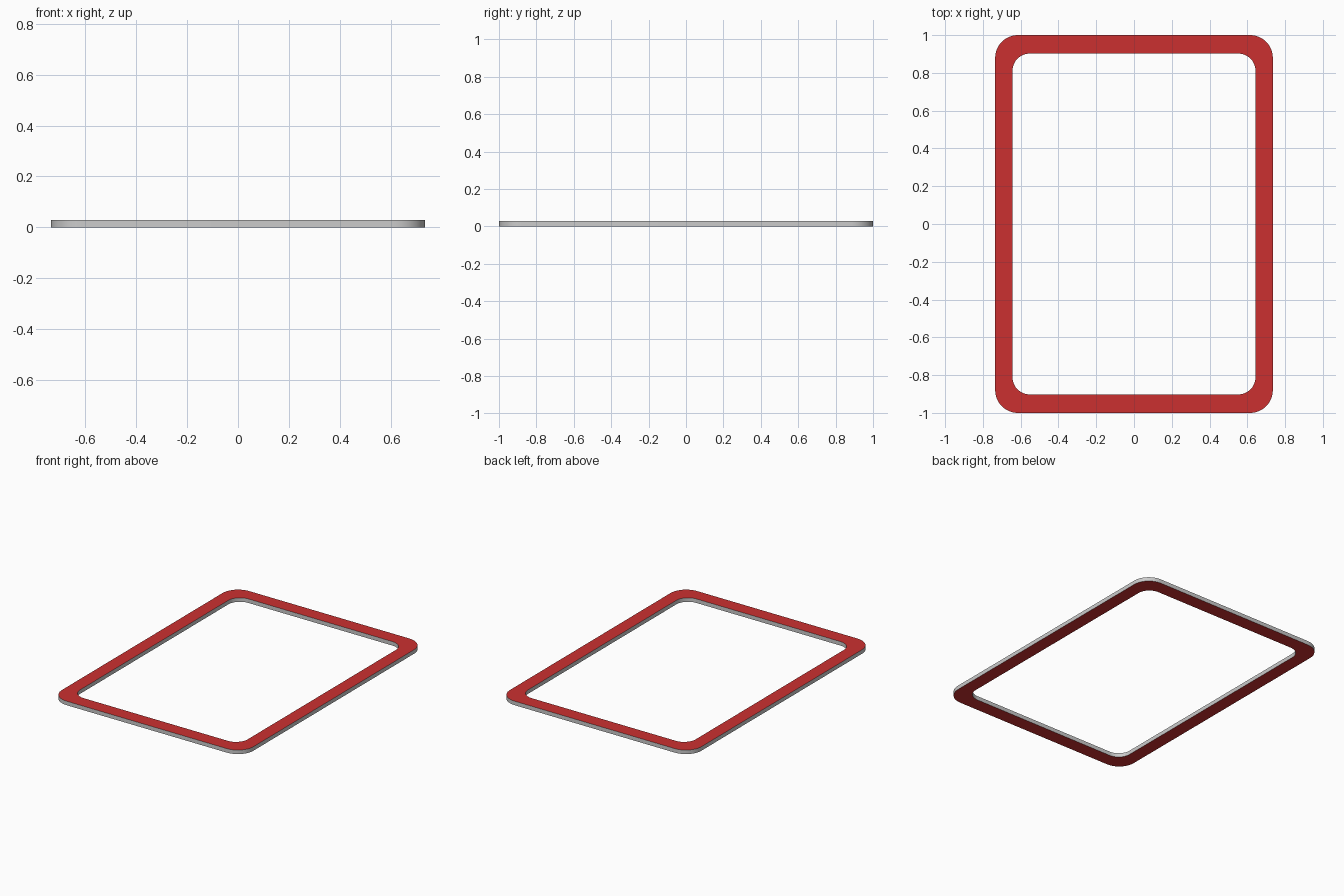
import bpy, bmesh, math

if "Cube" in bpy.data.objects:
    bpy.data.objects.remove(bpy.data.objects["Cube"])

HEIGHT = 0.028
SEGMENTS = 12


def rounded_rect(hx, hy, r):
    """Counter-clockwise outline of a rounded rectangle."""
    pts = []
    corners = ((1, 1), (-1, 1), (-1, -1), (1, -1))
    for q, (sx, sy) in enumerate(corners):
        for i in range(SEGMENTS + 1):
            a = math.pi / 2 * (q + i / SEGMENTS)
            pts.append((sx * (hx - r) + r * math.cos(a),
                        sy * (hy - r) + r * math.sin(a)))
    return pts


outer = rounded_rect(0.735, 1.0, 0.12)
inner = rounded_rect(0.643, 0.902, 0.09)

# Frame: four matching loops bridged into a closed ring
bm = bmesh.new()
loops = [[bm.verts.new((x, y, z)) for x, y in outline]
         for outline, z in ((outer, 0), (outer, HEIGHT),
                            (inner, HEIGHT), (inner, 0))]
n = len(outer)
for k in range(4):
    a, b = loops[k], loops[(k + 1) % 4]
    for i in range(n):
        j = (i + 1) % n
        face = bm.faces.new((a[i], a[j], b[j], b[i]))
        face.material_index = k % 2  # top and bottom are red, walls grey
bmesh.ops.recalc_face_normals(bm, faces=bm.faces)

mesh = bpy.data.meshes.new("frame")
bm.to_mesh(mesh)
bm.free()
frame = bpy.data.objects.new("frame", mesh)
bpy.context.collection.objects.link(frame)

# Grey walls and red flat faces
grey = bpy.data.materials.new("grey")
grey.diffuse_color = (0.8, 0.8, 0.8, 1)
grey.use_nodes = True
grey.node_tree.nodes["Principled BSDF"].inputs["Base Color"].default_value = grey.diffuse_color
red = bpy.data.materials.new("red")
red.diffuse_color = (0.6, 0.03, 0.03, 1)
red.use_nodes = True
red.node_tree.nodes["Principled BSDF"].inputs["Base Color"].default_value = red.diffuse_color
mesh.materials.append(grey)
mesh.materials.append(red)

bpy.context.view_layer.objects.active = frame
frame.select_set(True)
bpy.ops.object.shade_smooth_by_angle(angle=math.radians(30))
